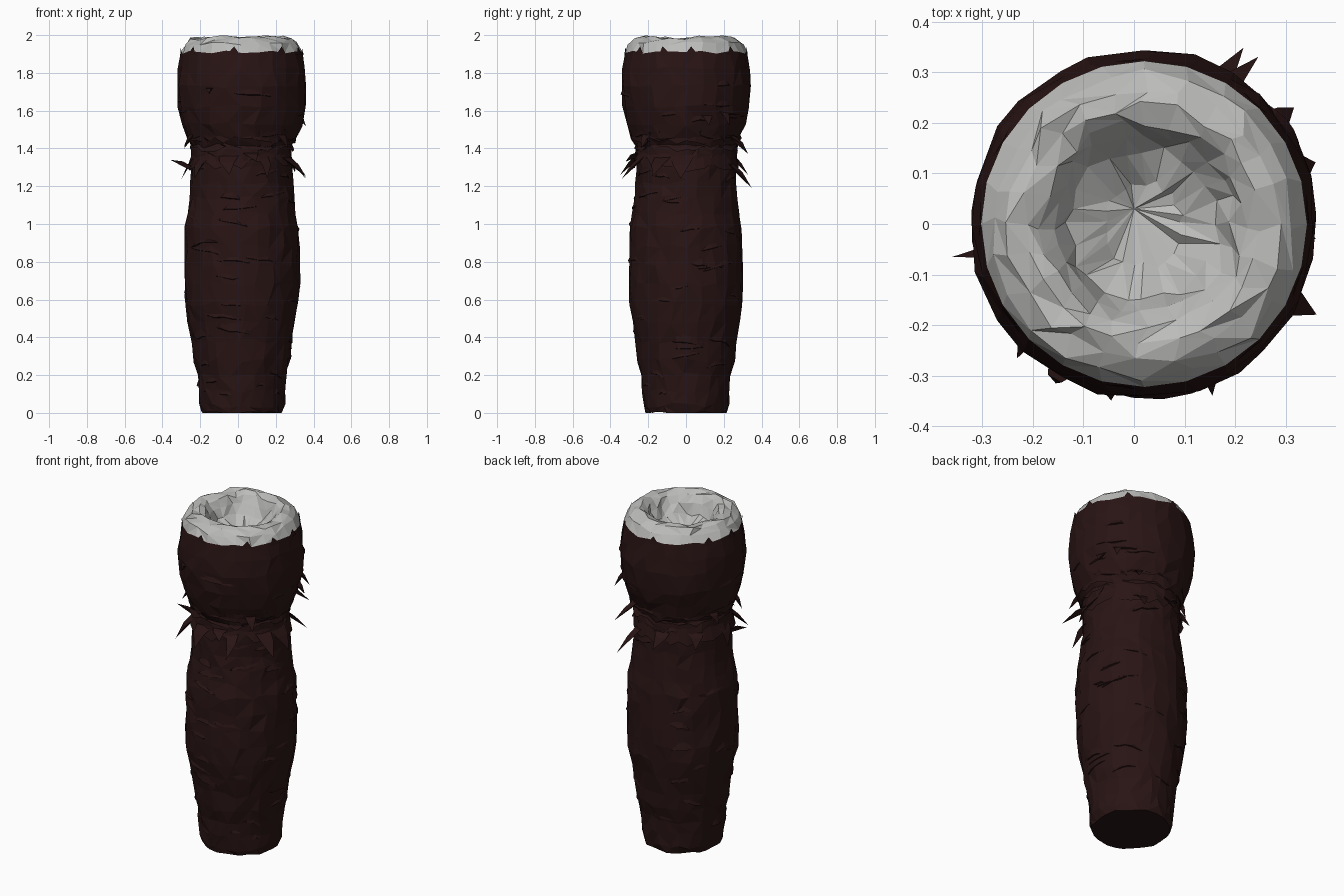
import bpy, bmesh, math, random
from mathutils import Vector

random.seed(7)
cube = bpy.data.objects.get("Cube")
if cube:
    bpy.data.objects.remove(cube, do_unlink=True)


def material(name, color):
    m = bpy.data.materials.new(name)
    m.use_nodes = True
    m.diffuse_color = color
    bsdf = m.node_tree.nodes["Principled BSDF"]
    bsdf.inputs["Base Color"].default_value = color
    bsdf.inputs["Roughness"].default_value = 0.9
    return m


BARK = material("dark bark", (0.022, 0.007, 0.007, 1))
PALE = material("pale wood", (0.5, 0.5, 0.49, 1))
CX = 0.02
SIDES = 24

# Outer silhouette as (height, radius)
PROFILE = [(0.01, 0.215), (0.04, 0.226), (0.12, 0.23), (0.2, 0.237), (0.28, 0.255),
           (0.38, 0.266), (0.48, 0.285), (0.58, 0.3), (0.68, 0.306), (0.78, 0.304),
           (0.88, 0.303), (0.98, 0.3), (1.06, 0.285), (1.14, 0.274), (1.22, 0.268),
           (1.3, 0.266), (1.36, 0.267), (1.41, 0.266), (1.46, 0.29), (1.53, 0.315),
           (1.62, 0.337), (1.73, 0.346), (1.82, 0.338), (1.91, 0.322)]
# Rounded rim and the hollow inside it
RIM = [(1.955, 0.3), (1.982, 0.27), (1.988, 0.235), (1.972, 0.2)]
HOLLOW = [(1.93, 0.178), (1.88, 0.15), (1.84, 0.08)]


def radius_at(z):
    for (z0, r0), (z1, r1) in zip(PROFILE, PROFILE[1:]):
        if z <= z1:
            return r0 + (r1 - r0) * max(0, z - z0) / (z1 - z0)
    return PROFILE[-1][1]


def polar(angle, r, z):
    return Vector((CX + r * math.cos(angle), r * math.sin(angle), z))


def finish(bm, name, mats):
    mesh = bpy.data.meshes.new(name)
    bm.to_mesh(mesh)
    bm.free()
    for m in mats:
        mesh.materials.append(m)
    ob = bpy.data.objects.new(name, mesh)
    bpy.context.collection.objects.link(ob)
    return ob


def loft(name, rows, mat, jr, jz, fixed=(), bottom=False, tip=None):
    """Stack of roughened rings with flat triangular facets."""
    bm = bmesh.new()
    rings = []
    for i, (z, r) in enumerate(rows):
        ring = []
        for k in range(SIDES):
            a = 2 * math.pi * k / SIDES
            if i in fixed:
                ring.append(bm.verts.new(polar(a, r, z + 0.008 * math.sin(k * 2.3))))
            else:
                a += random.uniform(-0.07, 0.07)
                ring.append(bm.verts.new(polar(a, r + random.uniform(-jr, jr),
                                               z + random.uniform(-jz, jz))))
        rings.append(ring)
    for lo, hi in zip(rings, rings[1:]):
        for k in range(SIDES):
            n = (k + 1) % SIDES
            q = (lo[k], lo[n], hi[n], hi[k])
            s = random.choice((0, 1))
            bm.faces.new((q[s], q[s + 1], q[s + 2]))
            bm.faces.new((q[s], q[s + 2], q[(s + 3) % 4]))
    if bottom:
        for v in rings[0]:
            v.co.z = random.choice((0, 0.008))
        bm.faces.new(rings[0][::-1])
    if tip:
        c = bm.verts.new(tip)
        for k in range(SIDES):
            bm.faces.new((rings[-1][k], rings[-1][(k + 1) % SIDES], c))
    return finish(bm, name, [mat])


loft("bark_trunk", PROFILE, BARK, 0.006, 0.014, fixed=(len(PROFILE) - 1,), bottom=True)
loft("pale_rim_and_hollow", [PROFILE[-1]] + RIM + HOLLOW, PALE, 0.011, 0.011,
     fixed=(0,), tip=(0, 0.03, 1.82))

# Creased bark strips wrapped around the trunk
bm = bmesh.new()
for i in range(75):
    z = random.uniform(0.1, 1.42) if i < 60 else random.uniform(1.45, 1.75)
    a0 = random.uniform(0, 2 * math.pi)
    span = random.uniform(0.35, 0.9)
    slope = random.uniform(-0.05, 0.05)
    height = random.uniform(0.025, 0.05)
    lift = random.uniform(0.008, 0.014)
    steps = 5
    top, edge, under = [], [], []
    for s in range(steps + 1):
        t = s / steps
        a = a0 + span * t
        zz = z + slope * t + random.uniform(-0.006, 0.006)
        bulge = math.sin(math.pi * t)
        top.append(bm.verts.new(polar(a, radius_at(zz + height) - 0.007, zz + height * bulge)))
        edge.append(bm.verts.new(polar(a, radius_at(zz) - 0.006 + lift * bulge, zz)))
        under.append(bm.verts.new(polar(a, radius_at(zz) - 0.012, zz - 0.006)))
    for s in range(steps):
        bm.faces.new((edge[s], edge[s + 1], top[s + 1], top[s]))
        bm.faces.new((under[s], under[s + 1], edge[s + 1], edge[s]))
finish(bm, "bark_strips", [BARK])

# Torn collars at the neck: jagged skirts that peel outwards
bm = bmesh.new()
for z, drop, flare in ((1.37, 0.1, 0.028), (1.47, 0.05, 0.012), (1.42, 0.04, 0.016)):
    count = 36
    top, low = [], []
    for k in range(count):
        a = 2 * math.pi * k / count
        tear = random.uniform(0.15, 1)
        top.append(bm.verts.new(polar(a, radius_at(z) - 0.004, z + random.uniform(-0.01, 0.01))))
        low.append(bm.verts.new(polar(a, radius_at(z - drop * tear) + 0.004 + flare * tear * random.random(),
                                      z - drop * tear)))
    for k in range(count):
        n = (k + 1) % count
        bm.faces.new((low[k], low[n], top[n], top[k]))
finish(bm, "torn_collars", [BARK])

# Loose splinters: (angle in degrees, root height, tip height, tip radius, width)
bm = bmesh.new()
SPLINTERS = [(190, 1.3, 1.34, 0.385, 0.03), (182, 1.36, 1.24, 0.32, 0.12),
             (-28, 1.36, 1.25, 0.385, 0.1), (-5, 1.36, 1.24, 0.34, 0.13),
             (62, 1.33, 1.19, 0.4, 0.06), (58, 1.47, 1.37, 0.4, 0.05),
             (38, 1.6, 1.52, 0.375, 0.06), (20, 1.58, 1.52, 0.36, 0.07),
             (222, 1.36, 1.24, 0.365, 0.08), (255, 1.37, 1.26, 0.355, 0.12),
             (-65, 1.36, 1.24, 0.365, 0.07), (-80, 1.38, 1.33, 0.33, 0.1),
             (-45, 1.48, 1.4, 0.34, 0.07), (100, 1.36, 1.26, 0.33, 0.1),
             (140, 1.36, 1.27, 0.32, 0.1), (160, 1.47, 1.4, 0.32, 0.07),
             (205, 1.48, 1.41, 0.33, 0.06), (240, 1.72, 1.69, 0.36, 0.05)]
for deg, z0, z1, r1, w in SPLINTERS:
    a = math.radians(deg)
    half = w / 2 / radius_at(z0)
    r0 = radius_at(z0) - 0.008
    zm = (z0 + z1) / 2 + 0.012
    rm = max((r0 + r1) / 2, radius_at(zm) + 0.008)
    l, r = (bm.verts.new(polar(a + s * half, r0, z0)) for s in (-1, 1))
    ml, mr = (bm.verts.new(polar(a + s * half * 0.6, rm, zm)) for s in (-1, 1))
    tip = bm.verts.new(polar(a + half * random.uniform(-0.6, 0.6), r1, z1))
    back = bm.verts.new(polar(a, r0, z0 - 0.025))
    for f in ((l, ml, mr, r), (ml, tip, mr), (l, back, ml), (ml, back, tip),
              (tip, back, mr), (mr, back, r)):
        bm.faces.new(f)
finish(bm, "loose_splinters", [BARK])

# Small points of bark overlapping the pale rim
bm = bmesh.new()
for deg in (5, 48, 95, 150, 178, 215, 262, 310, 340):
    a = math.radians(deg)
    pts = [polar(a - 0.11, 0.327, 1.895), polar(a + 0.11, 0.327, 1.895),
           polar(a + random.uniform(-0.05, 0.05), 0.322, 1.94)]
    bm.faces.new([bm.verts.new(p) for p in pts])
finish(bm, "bark_edge_points", [BARK])
